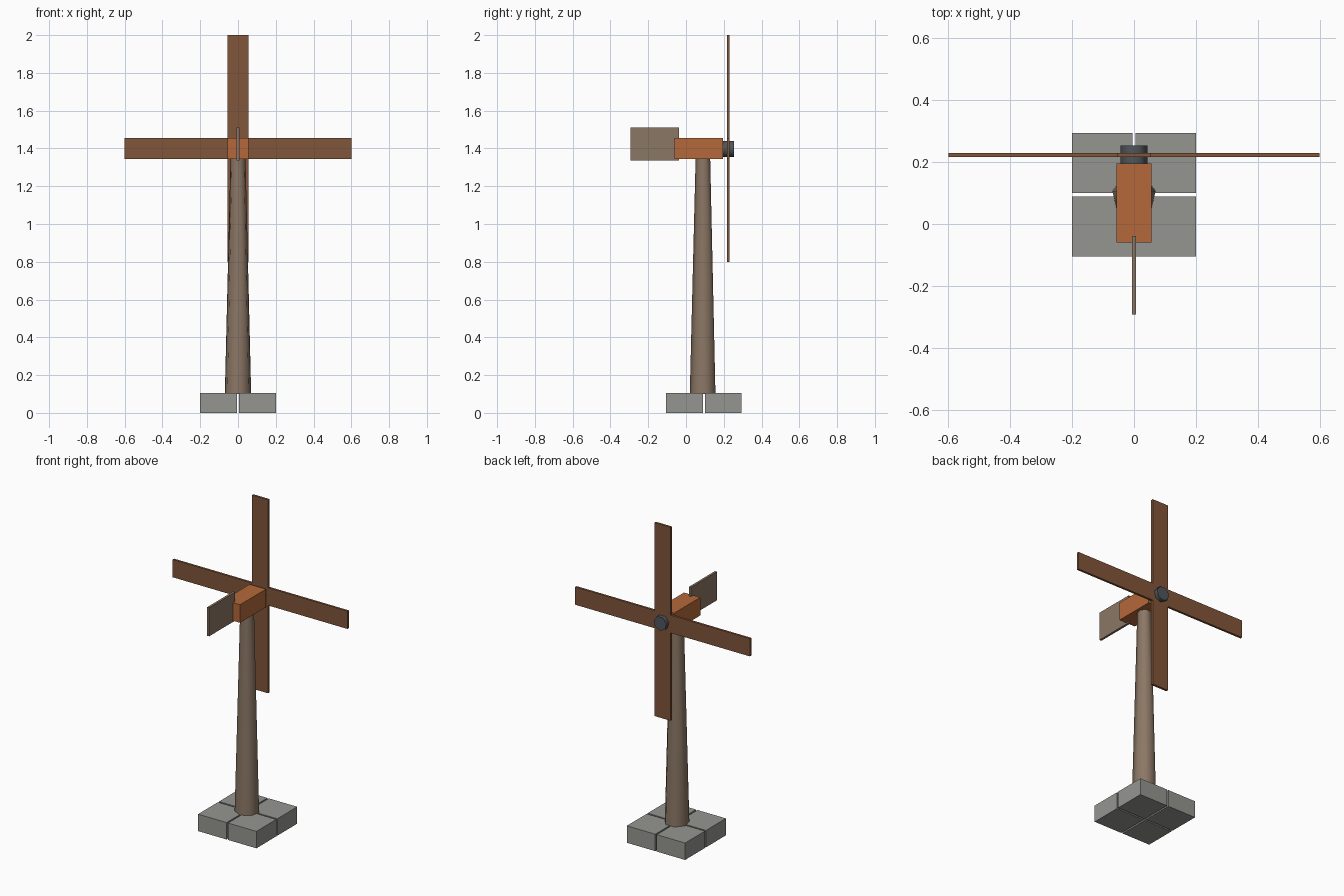
import bpy, math
from mathutils import Matrix

if "Cube" in bpy.data.objects:
    bpy.data.objects.remove(bpy.data.objects["Cube"])


def material(name, rgb):
    m = bpy.data.materials.new(name)
    m.diffuse_color = (*rgb, 1)
    m.use_nodes = True
    m.node_tree.nodes["Principled BSDF"].inputs["Base Color"].default_value = m.diffuse_color
    return m


STONE = material("grey stone", (0.30, 0.30, 0.28))
TAN = material("weathered wood", (0.26, 0.185, 0.13))
ORANGE = material("orange wood", (0.46, 0.14, 0.042))
BROWN = material("blade wood", (0.22, 0.092, 0.042))
METAL = material("dark metal", (0.08, 0.092, 0.105))


def box(name, lo, hi, mat):
    bpy.ops.mesh.primitive_cube_add(size=1)
    o = bpy.context.object
    o.name = name
    size = [b - a for a, b in zip(lo, hi)]
    mid = [(a + b) / 2 for a, b in zip(lo, hi)]
    o.data.transform(Matrix.Translation(mid) @ Matrix.Diagonal((*size, 1)))
    o.data.materials.append(mat)
    return o


def seven_sided(name, r1, r2, depth, matrix, mat):
    """Seven-sided cone with one corner pointing to local -y."""
    bpy.ops.mesh.primitive_cone_add(vertices=7, radius1=r1, radius2=r2, depth=depth)
    o = bpy.context.object
    o.name = name
    # the primitive starts with a corner on +y
    o.data.transform(matrix @ Matrix.Rotation(math.pi, 4, 'Z'))
    o.data.materials.append(mat)
    bpy.ops.object.shade_smooth_by_angle(angle=math.radians(60))
    return o


# Four foundation blocks with narrow gaps
CY = 0.0945
for sx in (-1, 1):
    for sy in (-1, 1):
        xs = sorted((sx * 0.005, sx * 0.2))
        ys = sorted((CY + sy * 0.005, CY + sy * 0.2))
        box("foundation_block", (xs[0], ys[0], 0), (xs[1], ys[1], 0.105), STONE)

# Tapered tower
seven_sided("tower", 0.0715, 0.0405, 1.25,
            Matrix.Translation((0, 0.0915, 0.725)), TAN)

# Head and tail vane
box("head", (-0.056, -0.06, 1.343), (0.056, 0.195, 1.455), ORANGE)
box("tail_vane", (-0.007, -0.293, 1.335), (0.007, -0.038, 1.512), TAN)

# Rotor: four blades around the hub
for i in range(4):
    b = box("blade", (-0.055, 0.216, 0.0), (0.055, 0.23, 0.6), BROWN)
    b.data.transform(Matrix.Translation((0, 0, 1.4)) @ Matrix.Rotation(i * math.pi / 2, 4, 'Y'))

seven_sided("hub", 0.0445, 0.0445, 0.065,
            Matrix.Translation((0, 0.222, 1.398)) @ Matrix.Rotation(math.pi / 2, 4, 'X'), METAL)
